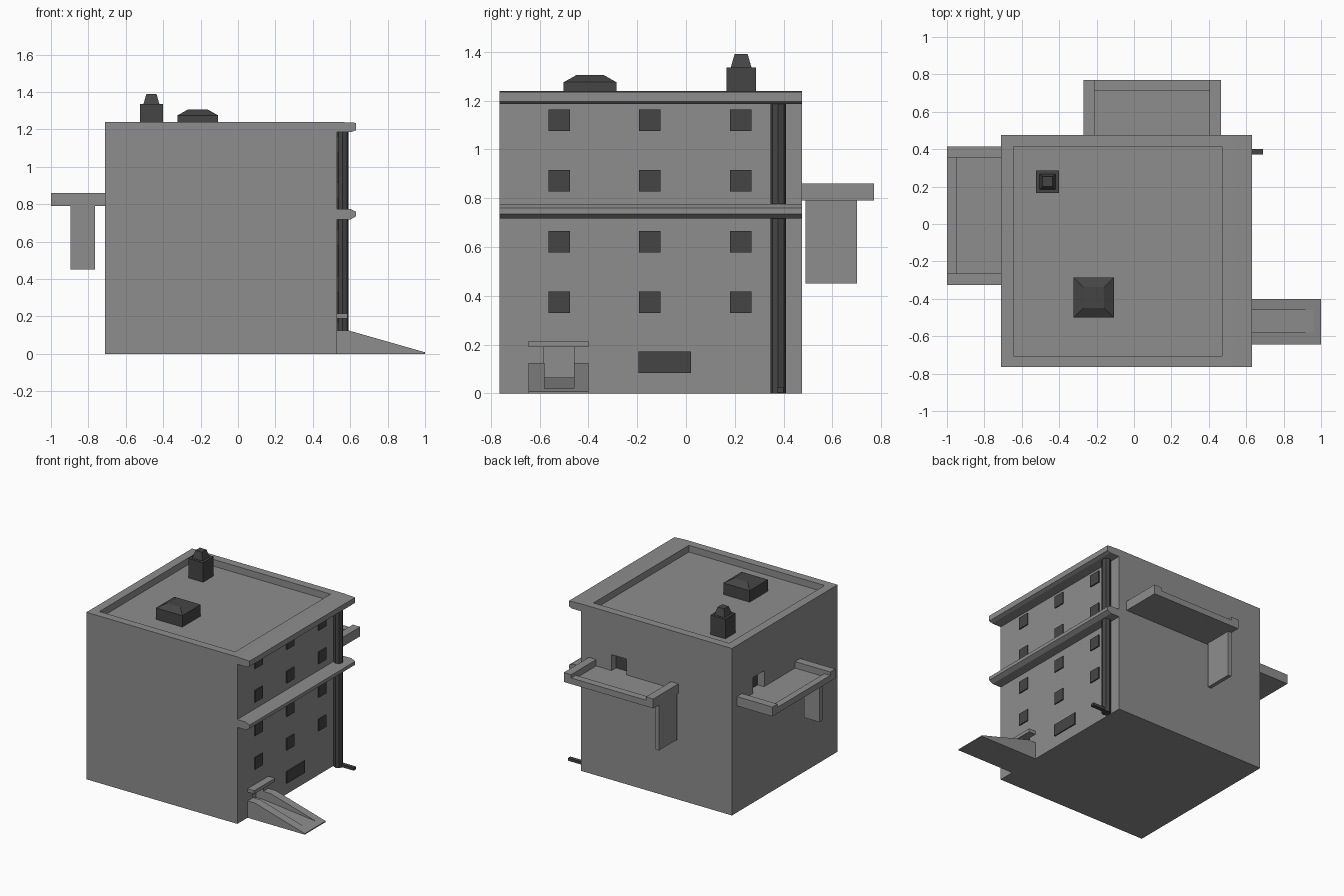
import bpy, bmesh
from mathutils import Vector

cube = bpy.data.objects.get("Cube")
if cube:
    bpy.data.objects.remove(cube, do_unlink=True)


def material(name, value):
    m = bpy.data.materials.new(name)
    m.use_nodes = True
    color = (value, value, value, 1)
    m.diffuse_color = color
    m.node_tree.nodes["Principled BSDF"].inputs["Base Color"].default_value = color
    return m


GREY = material("wall grey", 0.27)
DARK = material("dark grey", 0.06)


def finish(name, bm, mat):
    bmesh.ops.recalc_face_normals(bm, faces=bm.faces)
    mesh = bpy.data.meshes.new(name)
    bm.to_mesh(mesh)
    bm.free()
    mesh.materials.append(mat)
    obj = bpy.data.objects.new(name, mesh)
    bpy.context.collection.objects.link(obj)
    return obj


def add_box(bm, x, y, z):
    """Box given by (low, high) ranges."""
    verts = bmesh.ops.create_cube(bm, size=1)["verts"]
    for v in verts:
        v.co = Vector([r[0] + (c + 0.5) * (r[1] - r[0]) for c, r in zip(v.co, (x, y, z))])


def boxes(name, mat, *ranges):
    bm = bmesh.new()
    for r in ranges:
        add_box(bm, *r)
    return finish(name, bm, mat)


def prism(name, profile, y0, y1, mat=GREY):
    """Extrude an x-z profile along y."""
    bm = bmesh.new()
    face = bm.faces.new([bm.verts.new((x, y0, z)) for x, z in profile])
    new = bmesh.ops.extrude_face_region(bm, geom=[face])["geom"]
    for v in new:
        if isinstance(v, bmesh.types.BMVert):
            v.co.y = y1
    return finish(name, bm, mat)


def capped_block(name, cx, cy, half, z0, z1, z2, low, top):
    """Square block with a tapering cap on it."""
    bm = bmesh.new()
    add_box(bm, (cx - half, cx + half), (cy - half, cy + half), (z0, z1))
    face = max(bm.faces, key=lambda f: f.calc_center_median().z)
    if low < half:
        bmesh.ops.inset_region(bm, faces=[face], thickness=half - low)
    new = bmesh.ops.extrude_face_region(bm, geom=[face])["geom"]
    for v in new:
        if isinstance(v, bmesh.types.BMVert):
            v.co = (cx + (v.co.x - cx) * top / low, cy + (v.co.y - cy) * top / low, z2)
    bmesh.ops.delete(bm, geom=[face] if face.is_valid else [], context="FACES_ONLY")
    return finish(name, bm, DARK)


WALL, FRONT, BACK, LEFT, ROOF = 0.53, -0.765, 0.475, -0.71, 1.24

# Main block with the roof tray, entrance and balcony door recesses cut in
body = boxes("building_body", GREY, ((LEFT, WALL), (FRONT, BACK), (0, ROOF)))
cutter = boxes("recess_cutter", GREY,
               ((-0.645, 0.47), (-0.705, 0.415), (1.19, 1.4)),
               ((0.47, 0.7), (-0.585, -0.46), (0.065, 0.19)),
               ((0.155, 0.28), (0.415, 0.6), (0.81, 0.93)),
               ((-0.9, -0.65), (0.095, 0.225), (0.81, 0.93)))
cutter.hide_render = True
cut = body.modifiers.new("recesses", "BOOLEAN")
cut.operation, cut.solver, cut.object = "DIFFERENCE", "EXACT", cutter
bpy.context.view_layer.objects.active = body
bpy.ops.object.modifier_apply(modifier=cut.name)
bpy.data.objects.remove(cutter, do_unlink=True)

boxes("back_balcony_door", DARK, ((0.155, 0.28), (0.414, 0.42), (0.81, 0.93)))
boxes("side_balcony_door", DARK, ((-0.655, -0.649), (0.095, 0.225), (0.81, 0.93)))

# Cornice and middle ledge along the window wall
prism("cornice", [(WALL, 1.24), (0.63, 1.235), (0.63, 1.195), (0.605, 1.185), (WALL, 1.185)],
      FRONT, BACK)
prism("middle_ledge", [(WALL, 0.775), (0.6, 0.775), (0.63, 0.76), (0.63, 0.735),
                       (0.6, 0.717), (WALL, 0.717)], FRONT, BACK)


# Windows: a raised ring frame with a thin dark pane
def window(name, y, z, w, h, rim):
    bm = bmesh.new()
    corners = [(-1, -1), (1, -1), (1, 1), (-1, 1)]
    face = bm.faces.new([bm.verts.new((WALL, y + a * w / 2, z + b * h / 2)) for a, b in corners])
    bmesh.ops.inset_region(bm, faces=[face], thickness=rim)
    bmesh.ops.delete(bm, geom=[face], context="FACES_ONLY")
    new = bmesh.ops.extrude_face_region(bm, geom=bm.faces[:])["geom"]
    for v in new:
        if isinstance(v, bmesh.types.BMVert):
            v.co.x += 0.055
    finish(name + "_frame", bm, GREY)
    gw, gh = w / 2 - rim, h / 2 - rim
    boxes(name + "_pane", DARK, ((WALL, WALL + 0.008), (y - gw, y + gw), (z - gh, z + gh)))


for row in range(4):
    for col, y in enumerate((-0.52, -0.148, 0.225)):
        window(f"window_{row + 1}_{col + 1}", y, 0.373 + row * 0.249, 0.124, 0.124, 0.018)
window("wide_window", -0.087, 0.127, 0.245, 0.118, 0.015)

# Entrance canopy and ramp
boxes("entrance_canopy", GREY, ((WALL, 0.585), (-0.645, -0.4), (0.19, 0.215)))
rail = [(WALL, 0), (1, 0), (1, 0.008), (0.59, 0.125), (WALL, 0.125)]
prism("ramp_rail_front", rail, -0.645, -0.58)
prism("ramp_rail_back", rail, -0.46, -0.4)
prism("ramp_floor", [(WALL, 0), (1, 0), (1, 0.008), (0.96, 0.019), (WALL, 0.065)], -0.58, -0.46)

# Drainpipe with its spout
bm = bmesh.new()
bmesh.ops.create_cone(bm, cap_ends=True, segments=8, radius1=0.032, radius2=0.032, depth=1.185)
bmesh.ops.translate(bm, verts=bm.verts, vec=(0.56, 0.378, 0.5925))
finish("drainpipe", bm, DARK)
boxes("drain_spout", DARK, ((0.57, 0.69), (0.372, 0.4), (0.004, 0.024)))

# Balconies: floor, low outer lip, higher ends and one hanging support
boxes("back_balcony", GREY,
      ((-0.21, 0.405), (BACK, 0.715), (0.79, 0.812)),
      ((-0.21, 0.405), (0.715, 0.77), (0.79, 0.835)),
      ((-0.27, -0.21), (BACK, 0.77), (0.79, 0.86)),
      ((0.405, 0.465), (BACK, 0.77), (0.79, 0.86)))
boxes("back_balcony_support", GREY, ((-0.268, -0.24), (0.49, 0.7), (0.45, 0.79)))
boxes("side_balcony", GREY,
      ((-0.95, LEFT), (-0.265, 0.355), (0.79, 0.812)),
      ((-1, -0.95), (-0.265, 0.355), (0.79, 0.835)),
      ((-1, LEFT), (-0.325, -0.265), (0.79, 0.86)),
      ((-1, LEFT), (0.355, 0.415), (0.79, 0.86)))
boxes("side_balcony_support", GREY, ((-0.895, -0.765), (-0.323, -0.29), (0.45, 0.79)))

# Roof fittings
capped_block("chimney", -0.463, 0.226, 0.061, 1.19, 1.335, 1.39, 0.035, 0.022)
capped_block("skylight", -0.215, -0.393, 0.108, 1.19, 1.275, 1.305, 0.108, 0.055)
